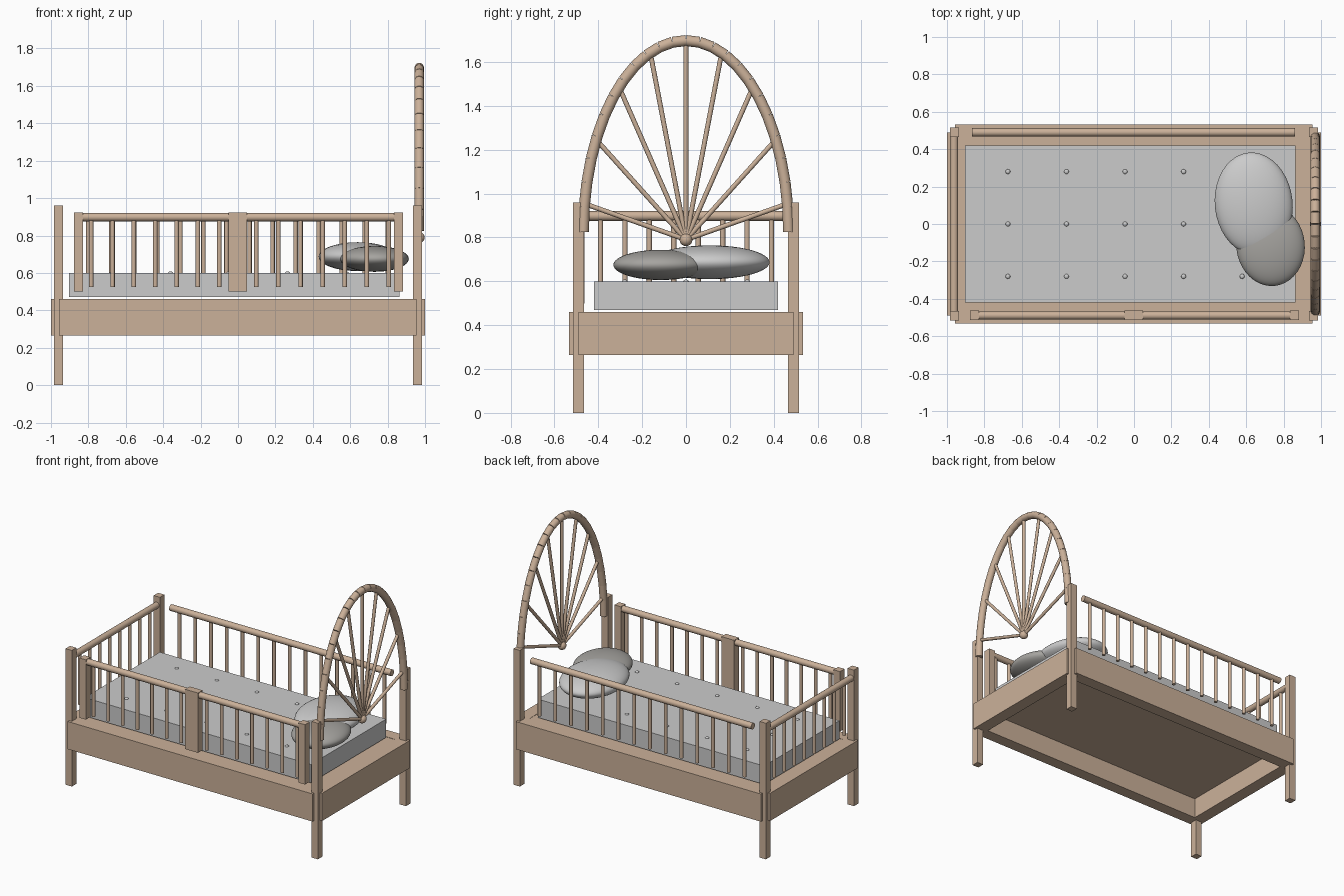
import bpy
from math import sin, cos, pi, radians
from mathutils import Vector

if "Cube" in bpy.data.objects:
    bpy.data.objects.remove(bpy.data.objects["Cube"])


def material(name, r, g, b):
    m = bpy.data.materials.new(name)
    m.diffuse_color = (r, g, b, 1)
    m.use_nodes = True
    m.node_tree.nodes["Principled BSDF"].inputs["Base Color"].default_value = m.diffuse_color
    return m


WOOD = material("wood", 0.60, 0.44, 0.32)
SHEET = material("sheet", 0.68, 0.68, 0.66)
LIGHT = material("light_cloth", 0.80, 0.80, 0.78)
DARK = material("dark_cloth", 0.38, 0.37, 0.35)


def finish(name, mat, smooth=False):
    o = bpy.context.object
    o.name = name
    o.data.materials.append(mat)
    if smooth:
        bpy.ops.object.shade_smooth_by_angle(angle=radians(40))
    return o


def box(name, x, y, z, mat=WOOD):
    """Box from (min, max) ranges on each axis."""
    bpy.ops.mesh.primitive_cube_add(size=1, location=[(a + b) / 2 for a, b in (x, y, z)])
    bpy.context.object.scale = [b - a for a, b in (x, y, z)]
    bpy.ops.object.transform_apply(location=False, rotation=False, scale=True)
    return finish(name, mat)


def rod(name, a, b, r, sides=16):
    """Round bar between two points."""
    a, b = Vector(a), Vector(b)
    d = b - a
    bpy.ops.mesh.primitive_cylinder_add(vertices=sides, radius=r, depth=d.length,
                                        location=(a + b) / 2,
                                        rotation=d.to_track_quat('Z', 'Y').to_euler())
    return finish(name, WOOD, True)


def ball(name, loc, radii, mat, turn=0, seg=24, rings=16):
    bpy.ops.mesh.primitive_uv_sphere_add(segments=seg, ring_count=rings, radius=1,
                                         location=loc, rotation=(0, 0, radians(turn)))
    bpy.context.object.scale = radii
    return finish(name, mat, True)


def span(a, b, n):
    return [a + (b - a) * i / (n - 1) for i in range(n)]


def mirrored(s, a, b):
    return tuple(sorted((s * a, s * b)))


# Legs, side boards and end boards
for sx in (-1, 1):
    for sy in (-1, 1):
        box("corner_leg", mirrored(sx, 0.936, 0.985), mirrored(sy, 0.466, 0.516), (0, 0.96))
    box("end_board", mirrored(sx, 0.91, 1.0), (-0.49, 0.49), (0.265, 0.46))
for sy in (-1, 1):
    box("side_board", (-0.957, 0.955), mirrored(sy, 0.447, 0.533), (0.265, 0.46))

# Base panel and mattress with buttons
box("base_panel", (-0.92, 0.92), (-0.46, 0.46), (0.41, 0.458))
box("mattress", (-0.904, 0.863), (-0.42, 0.42), (0.47, 0.60), SHEET)
for x in span(-0.674, 0.578, 5):
    for y in (-0.28, 0, 0.28):
        ball("mattress_button", (x, y, 0.60), (0.013, 0.013, 0.008), LIGHT, seg=12, rings=8)

# Pillows
ball("large_pillow", (0.64, 0.108, 0.687), (0.208, 0.275, 0.077), LIGHT, 6, 40, 24)
ball("small_pillow", (0.73, -0.115, 0.675), (0.183, 0.217, 0.069), DARK, 6, 40, 24)

# Side guard rails
RAIL_Z, RAIL_R = 0.898, 0.022
for name, y in (("front", -0.489), ("back", 0.49)):
    rod(name + "_guard_rail", (-0.866, y, RAIL_Z), (0.86, y, RAIL_Z), RAIL_R)
for x in span(-0.785, -0.1, 7) + span(0.098, 0.807, 7):
    rod("front_spindle", (x, -0.489, 0.525), (x, -0.489, 0.89), 0.012, 12)
for x in span(-0.8, 0.8, 14):
    rod("back_spindle", (x, 0.49, 0.525), (x, 0.49, 0.89), 0.012, 12)
for x, w in ((-0.853, 0.025), (-0.002, 0.05), (0.858, 0.025)):
    box("front_rail_post", (x - w, x + w), (-0.514, -0.463), (0.50, 0.922))

# Foot end rail
rod("foot_rail", (-0.962, -0.49, RAIL_Z), (-0.962, 0.49, RAIL_Z), RAIL_R)
for y in span(-0.39, 0.39, 8):
    rod("foot_spindle", (-0.962, y, 0.525), (-0.962, y, 0.89), 0.012, 12)

# Arched headboard: short rods along half an ellipse, with spokes from a hub
HX = 0.969


def arch(t):
    return Vector((HX, 0.468 * cos(t), 0.825 + 0.873 * sin(t)))


for i in range(24):
    rod("arch_segment", arch(pi * i / 24), arch(pi * (i + 1) / 24), 0.025)
hub = (HX, 0, 0.79)
ball("spoke_hub", hub, (0.029, 0.029, 0.029), WOOD)
for t in span(radians(8.5), radians(171.5), 9):
    rod("headboard_spoke", hub, arch(t), 0.011, 12)
